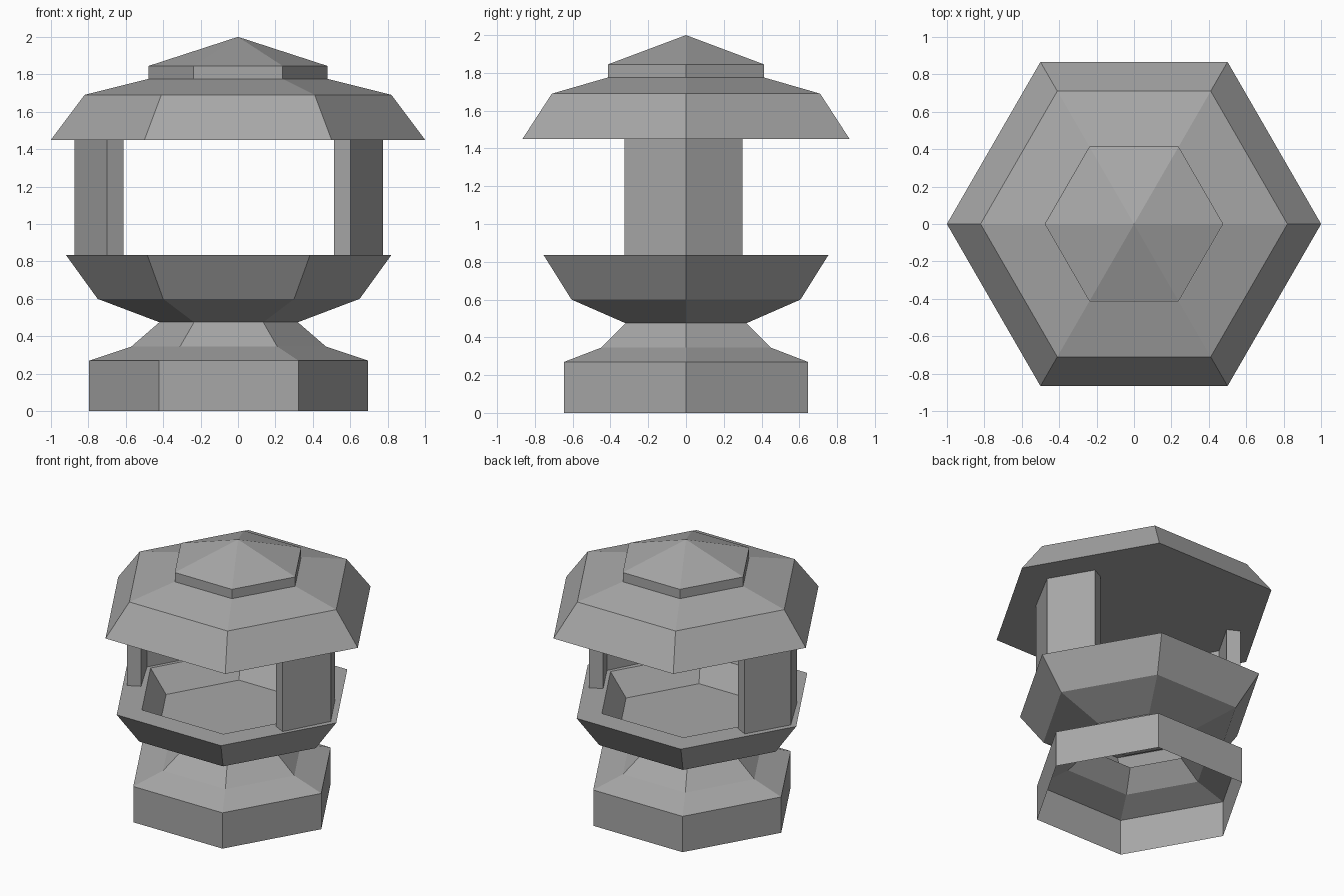
import bpy, bmesh
from math import cos, sin, pi

cube = bpy.data.objects.get("Cube")
if cube:
    bpy.data.objects.remove(cube, do_unlink=True)

# Single stone colour
stone = bpy.data.materials.new("grey stone")
stone.use_nodes = True
GREY = (0.39, 0.39, 0.39, 1)
stone.diffuse_color = GREY
stone.node_tree.nodes["Principled BSDF"].inputs["Base Color"].default_value = GREY

SIDES = 6
BODY_X = -0.05  # the body sits slightly off the roof's axis


def finish(name, bm, x=0):
    bmesh.ops.recalc_face_normals(bm, faces=bm.faces)
    mesh = bpy.data.meshes.new(name)
    bm.to_mesh(mesh)
    bm.free()
    mesh.materials.append(stone)
    ob = bpy.data.objects.new(name, mesh)
    ob.location.x = x
    bpy.context.collection.objects.link(ob)
    return ob


def hex_tier(name, profile, x=0, cap_start=False, cap_end=False):
    """Hexagonal shell swept through (radius, height) pairs; radius 0 is a tip."""
    bm = bmesh.new()
    rings = []
    for r, z in profile:
        count = SIDES if r else 1
        rings.append([bm.verts.new((r * cos(2 * pi * i / SIDES), r * sin(2 * pi * i / SIDES), z))
                      for i in range(count)])
    for low, high in zip(rings, rings[1:]):
        for i in range(SIDES):
            j = (i + 1) % SIDES
            if len(high) == 1:
                bm.faces.new((low[i], low[j], high[0]))
            else:
                bm.faces.new((low[i], low[j], high[j], high[i]))
    if cap_start:
        bm.faces.new(rings[0][::-1])
    if cap_end:
        bm.faces.new(rings[-1])
    return finish(name, bm, x)


def corner_post(name, side):
    """Bent wall piece that follows one corner of the hexagon."""
    outline = [(0.825, 0), (0.65, 0.30), (0.563, 0.255),
               (0.71, 0), (0.563, -0.28), (0.65, -0.325)]
    bm = bmesh.new()
    low, high = [[bm.verts.new((side * x, y, z)) for x, y in outline] for z in (0.835, 1.45)]
    n = len(outline)
    for i in range(n):
        j = (i + 1) % n
        bm.faces.new((low[i], low[j], high[j], high[i]))
    # Each end is two quads, one per arm of the bend
    for ring in (low, high):
        bm.faces.new(ring[:4])
        bm.faces.new(ring[3:] + ring[:1])
    return finish(name, bm, BODY_X)


# Hollow foot, waist and bowl with a rim and sunken floor
hex_tier("base_and_bowl",
         [(0.745, 0), (0.745, 0.27), (0.52, 0.345), (0.37, 0.475), (0.70, 0.6),
          (0.87, 0.835), (0.68, 0.835), (0.55, 0.67)],
         BODY_X, cap_end=True)

# Posts at the two side corners
corner_post("left_post", 1)
corner_post("right_post", -1)

# Roof with a flat underside, and the pointed cap on top
hex_tier("roof", [(1, 1.45), (0.82, 1.69), (0.48, 1.775)], cap_start=True, cap_end=True)
hex_tier("roof_cap", [(0.477, 1.775), (0.477, 1.845), (0, 2)])
